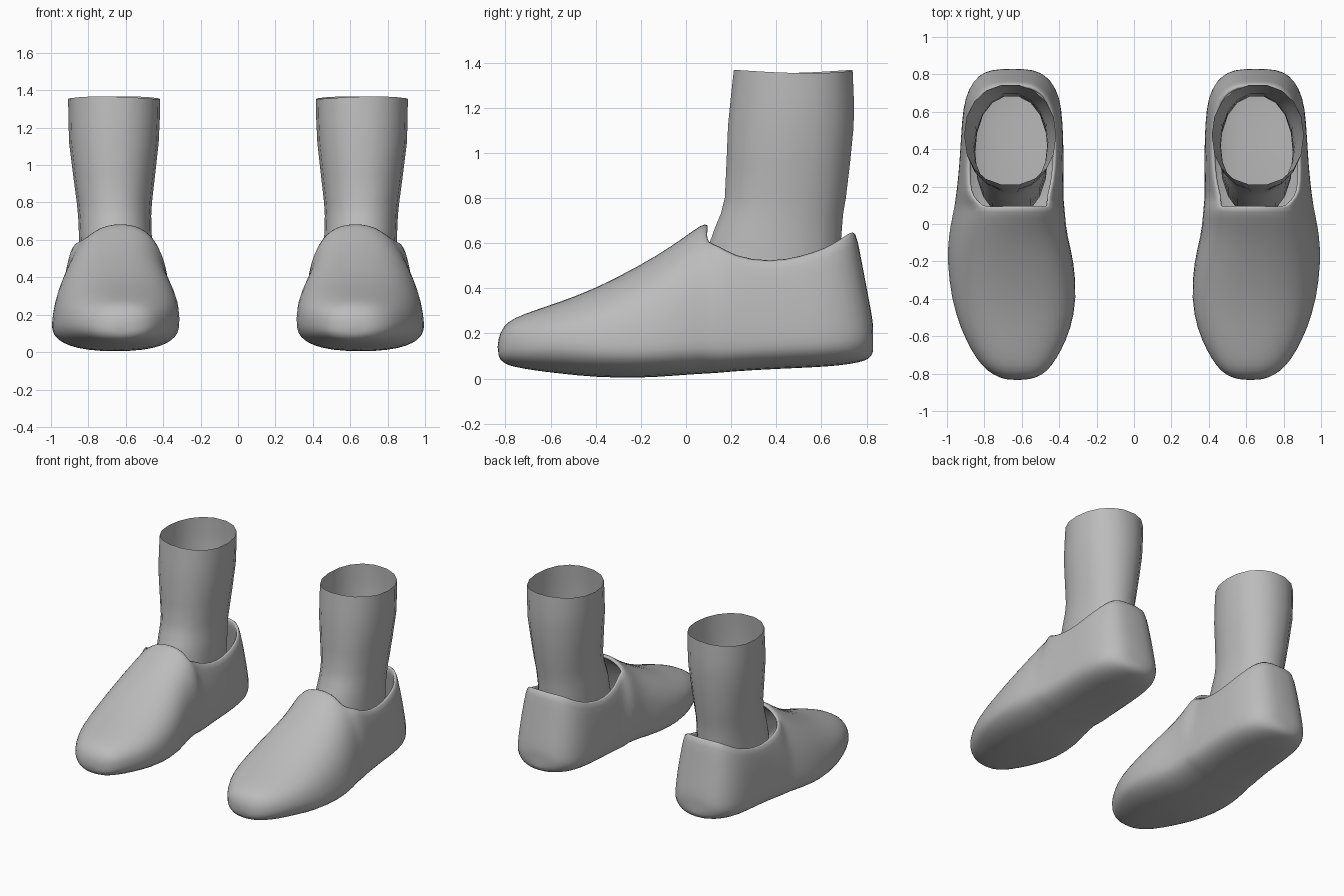
import bpy, bmesh, math

if "Cube" in bpy.data.objects:
    bpy.data.objects.remove(bpy.data.objects["Cube"])

grey = bpy.data.materials.new("plain grey")
grey.diffuse_color = (0.5, 0.5, 0.5, 1)
grey.use_nodes = True
grey.node_tree.nodes["Principled BSDF"].inputs["Base Color"].default_value = grey.diffuse_color
THICK = 0.03


def finish(name, bm):
    bmesh.ops.recalc_face_normals(bm, faces=bm.faces)
    me = bpy.data.meshes.new(name)
    bm.to_mesh(me)
    bm.free()
    me.materials.append(grey)
    for p in me.polygons:
        p.use_smooth = True
    ob = bpy.data.objects.new(name, me)
    bpy.context.collection.objects.link(ob)
    return ob


def spow(v, e):
    return math.copysign(abs(v) ** e, v)


# Vamp stations: y, top z, bottom z, inner x, outer x
VAMP = [(-0.835, 0.17, 0.10, 0.57, 0.68), (-0.81, 0.235, 0.065, 0.49, 0.75),
        (-0.76, 0.27, 0.05, 0.44, 0.815), (-0.68, 0.30, 0.035, 0.39, 0.87),
        (-0.56, 0.34, 0.02, 0.335, 0.93), (-0.4, 0.40, 0.003, 0.305, 0.98),
        (-0.2, 0.505, 0.0, 0.32, 1.003), (-0.06, 0.59, 0.01, 0.36, 0.995),
        (0.04, 0.665, 0.017, 0.37, 0.975), (0.09, 0.695, 0.02, 0.375, 0.965)]
# Quarter stations: y, collar z, bottom z, inner x, outer x, collar taper, lean
QUARTER = [(0.14, 0.60, 0.023, 0.375, 0.955, 0.27, 0), (0.21, 0.55, 0.03, 0.375, 0.945, 0.17, 0),
           (0.38, 0.52, 0.04, 0.375, 0.93, 0.12, 0.02), (0.55, 0.55, 0.047, 0.38, 0.922, 0.12, 0.08),
           (0.68, 0.585, 0.055, 0.395, 0.905, 0.14, 0.14), (0.77, 0.625, 0.07, 0.44, 0.86, 0.14, 0.18),
           (0.815, 0.65, 0.085, 0.505, 0.80, 0.1, 0.19), (0.83, 0.655, 0.12, 0.57, 0.73, 0.05, 0.19)]
LOW = [-90, -68, -48, -30, -14, 0]
SIDE = [14, 28, 42, 55]
TOP = [67, 79, 90, 101, 113]


def vamp_point(st, a):
    y, zt, zb, xi, xo = st
    zw = zb + min(0.14, 0.45 * (zt - zb))
    c, h = (xi + xo) / 2, (xo - xi) / 2
    s, k = math.sin(math.radians(a)), math.cos(math.radians(a))
    e = 2 / 2.4
    rise = spow(s, e)
    z = zw + rise * ((zt - zw) if s > 0 else (zw - zb))
    return (c + h * spow(k, e) - 0.08 * max(0, z - zw), y, z)


def quarter_point(st, a):
    y, zt, zb, xi, xo, taper, lean = st
    c, h = (xi + xo) / 2, (xo - xi) / 2
    zw = zb + min(0.13, 0.3 * (zt - zb))
    s = math.sin(math.radians(a))
    k = math.cos(math.radians(a))
    up = 0 <= a <= 90 or 90 < a <= 180
    if up:
        t = min(a, 180 - a) / 55
        return (c + math.copysign(h, k) * (1 - taper * t * t), y - lean * t * (zt - zw), zw + t * (zt - zw))
    return (c + h * spow(k, 2 / 2.6), y, zw + spow(s, 2 / 2.6) * (zw - zb))


def build_shoe():
    bm = bmesh.new()
    half = LOW[1:] + SIDE
    # chain: left shoulder, under the sole, right shoulder
    chain = [180 - a for a in reversed(half)] + [-90] + half
    n = len(chain)
    fix = [a if a <= 180 else a - 360 for a in chain]
    rows = []
    for st in VAMP:
        rows.append([bm.verts.new(vamp_point(st, a)) for a in fix + TOP])
    for st in QUARTER:
        rows.append([bm.verts.new(quarter_point(st, a)) for a in fix])
    for a, b in zip(rows, rows[1:]):
        closed = len(b) > n
        m = len(b)
        for i in range(m if closed else m - 1):
            j = (i + 1) % m
            bm.faces.new((a[i], a[j], b[j], b[i]))
    # toe cap
    bm.faces.new(rows[0])
    # heel wall
    e = rows[-1]
    for i in range(n // 2):
        p = (e[i], e[i + 1], e[n - 2 - i], e[n - 1 - i])
        bm.faces.new(p if i < n // 2 - 1 else (e[i], e[i + 1], e[n - 1 - i]))
    ob = finish("shoe", bm)
    so = ob.modifiers.new("thickness", 'SOLIDIFY')
    so.thickness = THICK
    so.offset = -1
    sub = ob.modifiers.new("smooth", 'SUBSURF')
    sub.levels = sub.render_levels = 1
    return ob


# Leg rings: z, front y, back y, inner x, outer x
LEG = [(0.3, 0.04, 0.69, 0.46, 0.85), (0.48, 0.07, 0.685, 0.46, 0.85), (0.6, 0.10, 0.69, 0.46, 0.85),
       (0.67, 0.125, 0.695, 0.463, 0.852), (0.73, 0.15, 0.70, 0.464, 0.855), (0.8, 0.168, 0.712, 0.46, 0.862),
       (0.95, 0.175, 0.73, 0.443, 0.882), (1.12, 0.182, 0.747, 0.424, 0.903),
       (1.25, 0.195, 0.747, 0.418, 0.907), (1.36, 0.208, 0.742, 0.416, 0.908)]


def build_leg():
    bm = bmesh.new()
    rows = []
    seg = 18
    for z, yf, yb, xi, xo in LEG:
        row = []
        for i in range(seg):
            a = 2 * math.pi * i / seg
            wave = 0.007 * math.cos(2 * a + 2.6) if z > 1.3 else 0
            row.append(bm.verts.new(((xi + xo) / 2 + (xo - xi) / 2 * spow(math.cos(a), 0.92),
                                     (yf + yb) / 2 + (yb - yf) / 2 * spow(math.sin(a), 0.92), z + wave)))
        rows.append(row)
    for a, b in zip(rows, rows[1:]):
        for i in range(seg):
            j = (i + 1) % seg
            bm.faces.new((a[i], a[j], b[j], b[i]))
    return finish("leg", bm)


# Mirror both parts across x = 0
for ob in (build_shoe(), build_leg()):
    ob.modifiers.new("pair", 'MIRROR').use_mirror_merge = False
